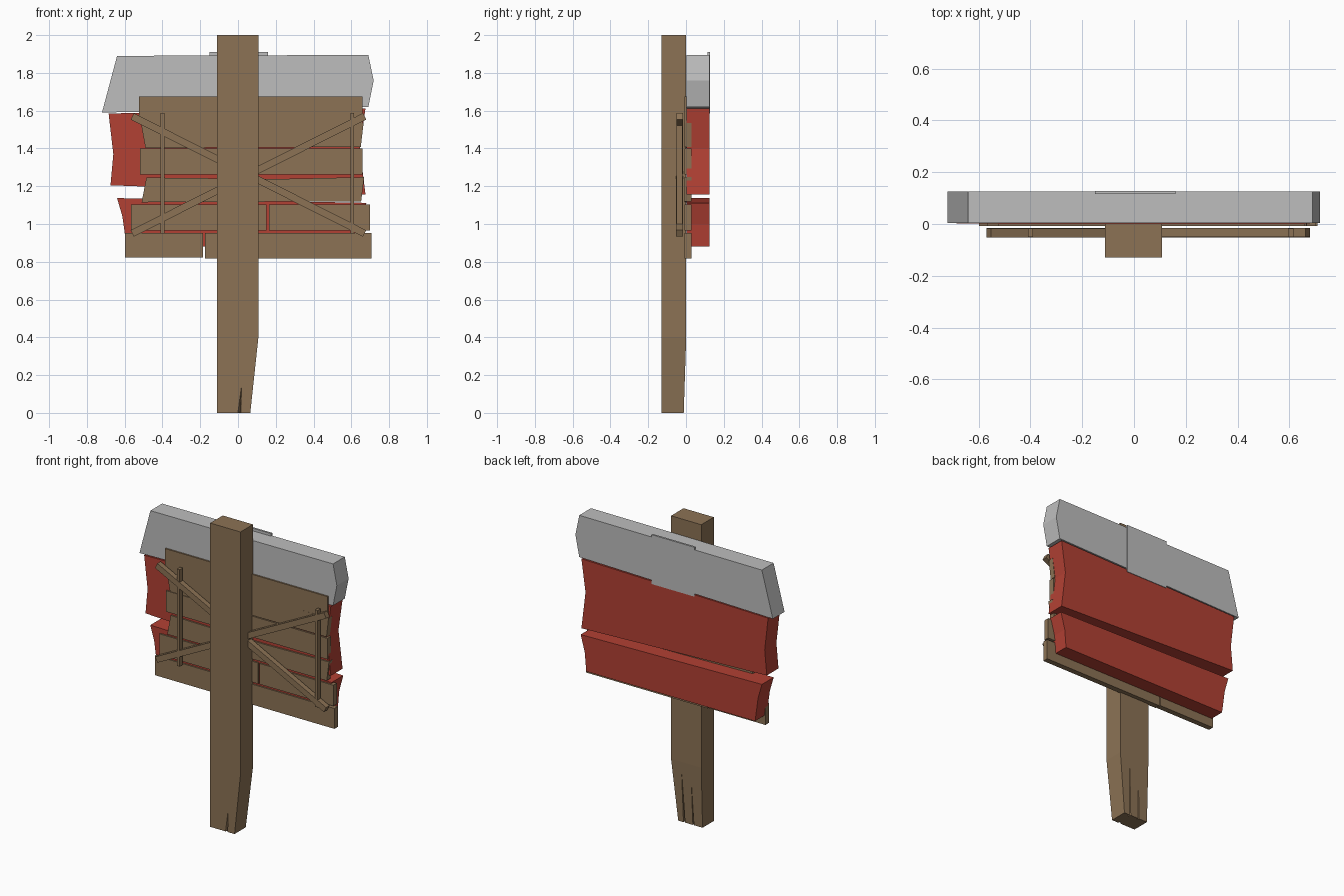
import bpy, bmesh, math
from mathutils import Vector

if "Cube" in bpy.data.objects:
    bpy.data.objects.remove(bpy.data.objects["Cube"])


def material(name, rgb):
    m = bpy.data.materials.new(name)
    m.diffuse_color = (*rgb, 1)
    m.use_nodes = True
    m.node_tree.nodes["Principled BSDF"].inputs["Base Color"].default_value = m.diffuse_color
    return m


WOOD = material("weathered wood", (0.262, 0.171, 0.091))
RED = material("red paint", (0.445, 0.052, 0.034))
GREY = material("pale grey paint", (0.51, 0.51, 0.51))


def finish(name, bm, mat):
    bmesh.ops.recalc_face_normals(bm, faces=bm.faces)
    me = bpy.data.meshes.new(name)
    bm.to_mesh(me)
    bm.free()
    me.materials.append(mat)
    ob = bpy.data.objects.new(name, me)
    bpy.context.collection.objects.link(ob)
    return ob


def board(name, outline, y0, y1, mat):
    """Extrude an x-z outline from y0 to y1."""
    bm = bmesh.new()
    front = bm.faces.new([bm.verts.new((x, y0, z)) for x, z in outline])
    ext = bmesh.ops.extrude_face_region(bm, geom=[front])["geom"]
    bmesh.ops.translate(bm, vec=(0, y1 - y0, 0),
                        verts=[v for v in ext if isinstance(v, bmesh.types.BMVert)])
    return finish(name, bm, mat)


def rect(x0, x1, z0, z1):
    return [(x0, z0), (x1, z0), (x1, z1), (x0, z1)]


def beam(name, a, b, width, y0, y1):
    """Straight strip between two x-z points."""
    a, b = Vector(a), Vector(b)
    d = (b - a).normalized() * width / 2
    n = Vector((-d.y, d.x))
    return board(name, [a - n, b - n, b + n, a + n], y0, y1, WOOD)


# Post: stacked cross-sections, tapering towards the foot
bm = bmesh.new()
rings = []
for z, x1, y1 in ((0, 0.065, -0.012), (0.4, 0.108, 0.001), (2, 0.108, 0.001)):
    rings.append([bm.verts.new((x, y, z)) for x, y in
                  ((-0.112, -0.129), (x1, -0.129), (x1, y1), (-0.112, y1))])
bm.faces.new(rings[0])
bm.faces.new(rings[-1])
for lo, hi in zip(rings, rings[1:]):
    for i in range(4):
        j = (i + 1) % 4
        bm.faces.new((lo[i], lo[j], hi[j], hi[i]))
post = finish("post", bm, WOOD)

# Cracks in the foot: narrow wedges cut out of the post
for i, (x, w, y, depth, top) in enumerate((
        (0.0, 0.035, -0.129, 0.02, 0.18),
        (0.015, 0.03, -0.008, -0.025, 0.34),
        (-0.05, 0.022, -0.008, -0.025, 0.30))):
    bm = bmesh.new()
    out = y - depth
    base = [bm.verts.new(p) for p in ((x - w / 2, out, -0.02), (x + w / 2, out, -0.02),
                                      (x + w * 0.3, y + depth, -0.02))]
    tip = bm.verts.new((x + w * 0.6, y - depth * 0.2, top))
    bm.faces.new(base)
    for k in range(3):
        bm.faces.new((base[k], base[(k + 1) % 3], tip))
    cutter = finish(f"crack_cutter_{i + 1}", bm, WOOD)
    cutter.hide_render = True
    cutter.hide_set(True)
    cut = post.modifiers.new("crack", 'BOOLEAN')
    cut.operation = 'DIFFERENCE'
    cut.object = cutter
    cut.solver = 'EXACT'

# Painted boards on the back
board("grey_board", [(-0.72, 1.59), (0.69, 1.62), (0.718, 1.76), (0.69, 1.895),
                     (-0.64, 1.89)], 0.003, 0.125, GREY)
board("grey_patch", rect(-0.15, 0.16, 1.585, 1.91), 0.115, 0.128, GREY)
board("upper_red_board", [(-0.675, 1.205), (0.675, 1.155), (0.645, 1.4), (0.675, 1.612),
                          (-0.685, 1.585), (-0.66, 1.37)], 0.002, 0.124, RED)
board("lower_red_board", [(-0.59, 0.882), (0.64, 0.88), (0.65, 1.0), (0.68, 1.112),
                          (-0.64, 1.137), (-0.612, 1.04)], 0.002, 0.124, RED)

# Wooden planks behind the post
planks = [
    rect(-0.598, -0.184, 0.822, 0.952),
    rect(-0.176, 0.708, 0.818, 0.952),
    rect(-0.567, 0.152, 0.966, 1.103),
    rect(0.163, 0.70, 0.966, 1.103),
    [(-0.51, 1.115), (0.652, 1.12), (0.668, 1.248), (0.2, 1.238), (-0.485, 1.246)],
    rect(-0.52, 0.658, 1.262, 1.4),
    [(-0.49, 1.402), (0.65, 1.408), (0.665, 1.535), (-0.515, 1.54)],
    rect(-0.525, 0.658, 1.536, 1.675),
]
for i, outline in enumerate(planks):
    back = 0.002 if i == 7 else 0.028
    board(f"plank_{i + 1}", outline, -0.008, back, WOOD)

# Crossed braces and upright battens
beam("falling_brace", (-0.56, 1.57), (0.67, 0.95), 0.038, -0.052, -0.017)
beam("rising_brace", (-0.56, 0.95), (0.67, 1.57), 0.038, -0.051, -0.016)
for side, x in (("left", -0.4), ("right", 0.605)):
    beam(side + "_batten", (x, 0.95), (x, 1.588), 0.02, -0.05, -0.018)
